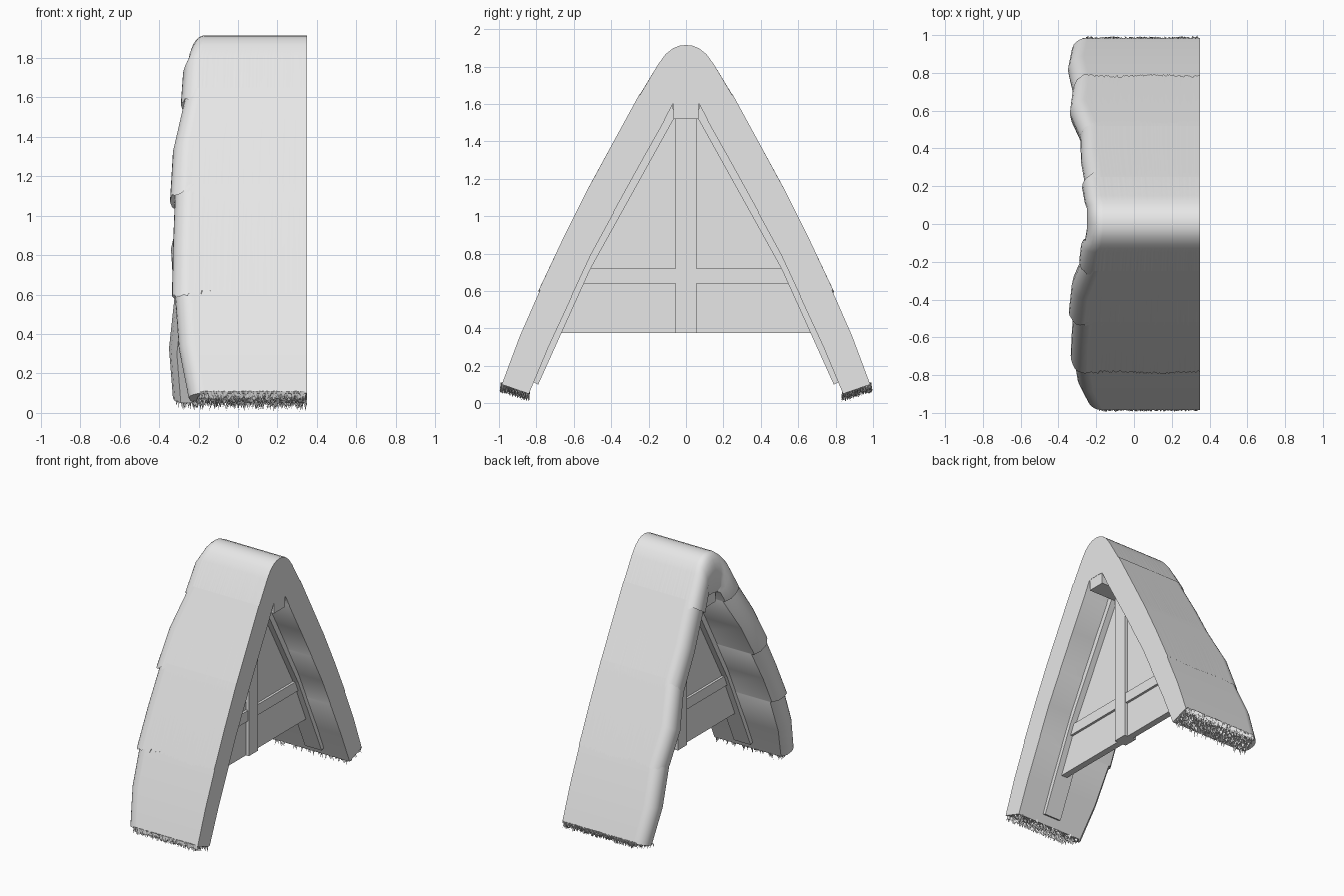
import bpy, bmesh, math, random
from mathutils import Vector

random.seed(4)
if "Cube" in bpy.data.objects:
    bpy.data.objects.remove(bpy.data.objects["Cube"])

GREY = (0.8, 0.8, 0.8, 1)
mat = bpy.data.materials.new("plain grey")
mat.use_nodes = True
mat.diffuse_color = GREY
mat.node_tree.nodes["Principled BSDF"].inputs["Base Color"].default_value = GREY
CUT = 0.35  # flat cut end of the roof


def finish(name, bm, smooth=False):
    bmesh.ops.recalc_face_normals(bm, faces=bm.faces)
    mesh = bpy.data.meshes.new(name)
    bm.to_mesh(mesh)
    bm.free()
    mesh.materials.append(mat)
    ob = bpy.data.objects.new(name, mesh)
    bpy.context.collection.objects.link(ob)
    if smooth:
        bpy.ops.object.select_all(action='DESELECT')
        ob.select_set(True)
        bpy.context.view_layer.objects.active = ob
        bpy.ops.object.shade_smooth_by_angle(angle=math.radians(35))
    return ob


def prism(name, outline, x0, x1):
    """Extrude a y-z outline along x."""
    bm = bmesh.new()
    face = bm.faces.new([bm.verts.new((x0, y, z)) for y, z in outline])
    new = bmesh.ops.extrude_face_region(bm, geom=[face])["geom"]
    bmesh.ops.translate(bm, vec=(x1 - x0, 0, 0),
                        verts=[v for v in new if isinstance(v, bmesh.types.BMVert)])
    return finish(name, bm)


def box(name, x0, x1, y0, y1, z0, z1):
    return prism(name, [(y0, z0), (y1, z0), (y1, z1), (y0, z1)], x0, x1)


# Thatch stations: outer y z, inner y z, verge x at back, verge x at front, ragged lip
STATIONS = [
    (.985, .10, .84, .05, -.33, -.25, 0),
    (.89, .355, .735, .30, -.35, -.30, 0),
    (.765, .64, .61, .57, -.32, -.32, 0),
    (.786, .607, .61, .575, -.325, -.335, 1),
    (.66, .875, .51, .79, -.34, -.33, 0),
    (.518, 1.16, .385, 1.02, -.28, -.32, 0),
    (.54, 1.117, .385, 1.025, -.285, -.345, 1),
    (.40, 1.375, .25, 1.27, -.28, -.33, 0),
    (.25, 1.65, .115, 1.51, -.255, -.27, 0),
    (.268, 1.612, .115, 1.515, -.275, -.29, 1),
    (.15, 1.81, .07, 1.60, -.26, -.28, 0),
    (.11, 1.865, .06, 1.602, -.25, -.26, 0),
    (.07, 1.897, .045, 1.604, -.25, -.255, 0),
    (.035, 1.911, .02, 1.605, -.25, -.25, 0),
]
COLUMNS = 110


def section(st, side):
    """One closed thatch section: outer face, rounded verge, inner face."""
    oy, oz, iy, iz, xb, xf, lip = st
    xl = xb if side > 0 else xf
    r = 0.08
    pts = [(CUT + (xl + r - CUT) * i / COLUMNS, 0) for i in range(COLUMNS + 1)]
    for k in range(1, 7):
        a = k * math.pi / 12
        pts.append((xl + r * (1 - math.sin(a)), 0.5 * (1 - math.cos(a))))
    pts += [(xl + .01, .8), (xl + .04, 1), (CUT, 1)]
    out = []
    for x, f in pts:
        p = Vector((x, side * (oy + (iy - oy) * f), oz + (iz - oz) * f))
        if lip and f < .3 and x < CUT:  # ragged straw edge
            s = random.uniform(-.013, .013) + .008 * math.sin(x * 14 + oz * 5)
            p += Vector((0, -side * .45 * s, .9 * s))
        out.append(p)
    return out


# Thatch slopes running over the ridge
ridge = (0, 1.915, 0, 1.605, -.25, -.25, 0)
rings = [section(s, 1) for s in STATIONS] + [section(ridge, 1)]
rings += [section(s, -1) for s in reversed(STATIONS)]
bm = bmesh.new()
loops = [[bm.verts.new(p) for p in ring] for ring in rings]
n = len(loops[0])
for a, b in zip(loops, loops[1:]):
    for i in range(n):
        j = (i + 1) % n
        bm.faces.new((a[i], a[j], b[j], b[i]))
bm.faces.new(loops[0])
bm.faces.new(loops[-1])
finish("thatch", bm, True)

# Straw ends along both eaves
for name, side in (("back", 1), ("front", -1)):
    oy, oz, iy, iz, xb, xf, _ = STATIONS[0]
    xl = xb if side > 0 else xf
    bm = bmesh.new()
    for _ in range(900):
        f = random.choice((random.random(), random.uniform(0, .12)))
        x = random.uniform(xl + .015 + .05 * (1 - f), CUT - .008)
        base = Vector((x, side * (oy + (iy - oy) * f), oz + (iz - oz) * f + .01))
        length = random.uniform(.025, .055)
        tip = base + Vector((random.uniform(-.3, .3), side * random.uniform(-.35, .3), -1)) * length
        tip.y = max(-1, min(1, tip.y))
        tip.z = max(tip.z, 0)
        rad = random.uniform(.004, .009)
        ring = [bm.verts.new(base + Vector((rad * math.cos(t), rad * math.sin(t), 0)))
                for t in (0, 2.1, 4.2)]
        end = bm.verts.new(tip)
        for i in range(3):
            bm.faces.new((ring[i], ring[(i + 1) % 3], end))
    finish(name + "_straw_ends", bm)

# Gable wall and its timber frame
prism("gable_wall", [(-.68, .375), (.68, .375), (.56, .72), (.08, 1.6), (-.08, 1.6), (-.56, .72)],
      .055, .105)
box("king_post", .03, .13, -.055, .055, .375, 1.53)
box("cross_beam", .037, .123, -.56, .56, .64, .72)
box("ridge_beam", -.2, CUT - .002, -.068, .068, 1.52, 1.62)
for name, s in (("back", 1), ("front", -1)):
    prism(name + "_rafter", [(s * y, z) for y, z in (
        (.075, 1.61), (.56, .72), (.835, .12), (.79, .10), (.51, .72), (.06, 1.53))], .01, .15)
